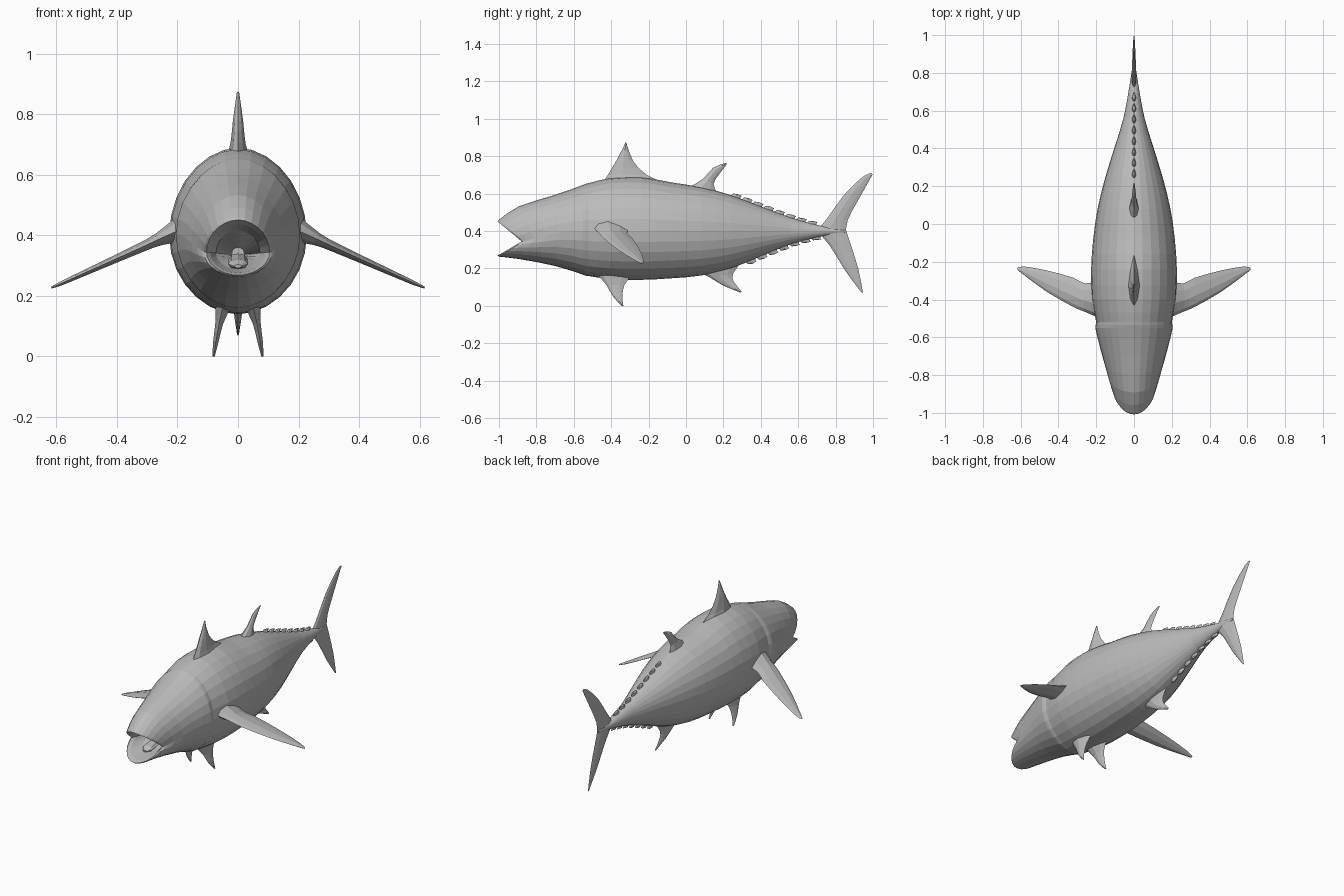
import bpy, bmesh, math
from mathutils import Vector

grey = bpy.data.materials.new("fish grey")
grey.diffuse_color = (0.5, 0.5, 0.5, 1)


def refine(rows):
    """Insert a smooth (Catmull-Rom) midpoint between neighbouring rows."""
    out = []
    for i in range(len(rows) - 1):
        a, b = rows[i], rows[i + 1]
        p, q = rows[max(i - 1, 0)], rows[min(i + 2, len(rows) - 1)]
        out += [a, tuple((9 * (u + v) - s - t) / 16 for s, u, v, t in zip(p, a, b, q))]
    return out + [rows[-1]]


def loft(name, rings):
    """Skin closed rings of points in order and cap both ends."""
    bm = bmesh.new()
    vs = [[bm.verts.new(p) for p in r] for r in rings]
    n = len(vs[0])
    for a, b in zip(vs, vs[1:]):
        for i in range(n):
            j = (i + 1) % n
            bm.faces.new((a[i], a[j], b[j], b[i]))
    bm.faces.new(vs[0])
    bm.faces.new(vs[-1])
    bmesh.ops.recalc_face_normals(bm, faces=bm.faces)
    me = bpy.data.meshes.new(name)
    bm.to_mesh(me)
    bm.free()
    me.materials.append(grey)
    bpy.context.collection.objects.link(bpy.data.objects.new(name, me))


def fin(name, sections, normal=(1, 0, 0)):
    """Lens-shaped fin from (leading point, trailing point, half thickness)."""
    nrm = Vector(normal).normalized()
    rings = []
    for lead, trail, t in sections:
        a, b = Vector(lead), Vector(trail)
        p, q, r = a.lerp(b, 0.12), a.lerp(b, 0.4), a.lerp(b, 0.75)
        rings.append([a, p + nrm * t * 0.6, q + nrm * t, r + nrm * t * 0.6, b,
                      r - nrm * t * 0.6, q - nrm * t, p - nrm * t * 0.6])
    loft(name, rings)


def flat_fin(name, sections):
    """Fin on the centre plane; sections are (y, z, y, z, half thickness)."""
    fin(name, [((0, a, b), (0, c, d), t) for a, b, c, d, t in refine(sections)])


# Body stations: y, top z, bottom z, half width
SEG = 28
body = refine([
    (-0.87, 0.46, 0.263, 0.112), (-0.81, 0.533, 0.25, 0.135),
    (-0.68, 0.595, 0.212, 0.173), (-0.55, 0.647, 0.166, 0.205),
    (-0.52, 0.656, 0.159, 0.200), (-0.40, 0.684, 0.143, 0.223),
    (-0.24, 0.688, 0.139, 0.227), (-0.08, 0.66, 0.147, 0.216),
    (0.08, 0.635, 0.162, 0.193), (0.24, 0.592, 0.20, 0.154),
    (0.40, 0.532, 0.265, 0.105), (0.56, 0.472, 0.329, 0.056),
    (0.72, 0.428, 0.37, 0.026), (0.85, 0.405, 0.39, 0.006)])


def body_ring(y, top, bottom, w):
    """Oval ring; near the head its top and bottom sweep forward into open jaws."""
    sweep = 0.13 * max(0, (-0.58 - y) / 0.29) ** 2
    mid = min(0.40, 0.345 + 0.25 * (y + 0.87))
    ring = []
    for i in range(SEG):
        a = 2 * math.pi * i / SEG
        c, s = math.cos(a), math.sin(a)
        half = top - mid if s > 0 else mid - bottom
        ring.append((w * math.copysign(abs(c) ** 1.06, c), y - sweep * abs(s), mid + half * s))
    return ring


# Mouth cavity: shrunken copies of the lip ring pushed back into the head
outer = [body_ring(*row) for row in body]
mouth = [[(x * k, y + push, 0.335 + (z - 0.335) * k) for x, y, z in outer[0]]
         for k, push in ((0.2, 0.22), (0.65, 0.12), (0.82, 0.02), (0.93, -0.008))]
loft("body", mouth + outer)

# Tongue lying on the floor of the mouth
loft("tongue", [[(w * math.cos(k * math.pi / 4), y, z + 0.5 * w * math.sin(k * math.pi / 4))
                 for k in range(8)]
                for y, z, w in ((-0.90, 0.298, 0.012), (-0.87, 0.305, 0.033), (-0.75, 0.325, 0.03))])

# Fins along the back and belly
flat_fin("front_dorsal_fin", [
    (-0.45, 0.65, -0.08, 0.64, 0.042), (-0.415, 0.705, -0.21, 0.70, 0.025),
    (-0.37, 0.78, -0.283, 0.775, 0.017), (-0.322, 0.875, -0.317, 0.865, 0.004)])
flat_fin("rear_dorsal_fin", [
    (0.00, 0.625, 0.17, 0.60, 0.03), (0.09, 0.678, 0.147, 0.652, 0.015),
    (0.145, 0.738, 0.182, 0.71, 0.01), (0.215, 0.765, 0.217, 0.755, 0.003)])
flat_fin("anal_fin", [
    (0.07, 0.18, 0.30, 0.24, 0.026), (0.13, 0.15, 0.252, 0.172, 0.016),
    (0.20, 0.108, 0.255, 0.13, 0.01), (0.293, 0.07, 0.297, 0.077, 0.003)])

# Forked tail
flat_fin("upper_tail_fin", [
    (0.70, 0.40, 0.855, 0.39, 0.014), (0.76, 0.475, 0.865, 0.46, 0.012),
    (0.85, 0.60, 0.918, 0.56, 0.009), (0.95, 0.693, 0.977, 0.665, 0.005),
    (0.992, 0.71, 0.998, 0.703, 0.002)])
flat_fin("lower_tail_fin", [
    (0.70, 0.40, 0.855, 0.405, 0.014), (0.77, 0.32, 0.88, 0.33, 0.011),
    (0.85, 0.19, 0.922, 0.195, 0.008), (0.935, 0.075, 0.946, 0.068, 0.002)])


# Rows of small finlets in front of the tail
def edge_z(y, col):
    for a, b in zip(body, body[1:]):
        if a[0] <= y <= b[0]:
            return a[col] + (b[col] - a[col]) * (y - a[0]) / (b[0] - a[0])


for col, up, start, count, side in ((1, 1, 0.24, 8, "upper"), (2, -1, 0.32, 7, "lower")):
    for i in range(count):
        y = start + 0.058 * i
        z0, z1 = edge_z(y, col), edge_z(y + 0.05, col)
        fin(f"{side}_finlet_{i + 1}", [
            ((0, y - 0.01, z0 - up * 0.012), (0, y + 0.05, z1 - up * 0.012), 0.014),
            ((0, y + 0.012, z0 + up * 0.008), (0, y + 0.052, z1 + up * 0.008), 0.008),
            ((0, y + 0.035, z0 + up * 0.006), (0, y + 0.058, z1 + up * 0.014), 0.003)])

# Paired side and belly fins: x, z, leading y, trailing y, half thickness
pectoral = refine([(0.18, 0.424, -0.50, -0.30, 0.045), (0.26, 0.388, -0.465, -0.315, 0.022),
                   (0.32, 0.36, -0.44, -0.285, 0.016), (0.46, 0.297, -0.36, -0.246, 0.011),
                   (0.58, 0.243, -0.272, -0.225, 0.007), (0.617, 0.227, -0.243, -0.232, 0.003)])
pelvic = refine([(0.05, 0.165, -0.47, -0.29, 0.026), (0.062, 0.11, -0.425, -0.33, 0.013),
                 (0.073, 0.05, -0.39, -0.34, 0.009), (0.081, 0.0, -0.345, -0.335, 0.004)])
for m, side in ((1, "left"), (-1, "right")):
    for part, rows, normal in (("pectoral", pectoral, (0.45 * m, 0, 1)),
                               ("pelvic", pelvic, (1, 0, 0.2 * m))):
        fin(f"{side}_{part}_fin",
            [((m * x, a, z), (m * x, b, z), t) for x, z, a, b, t in rows], normal)
